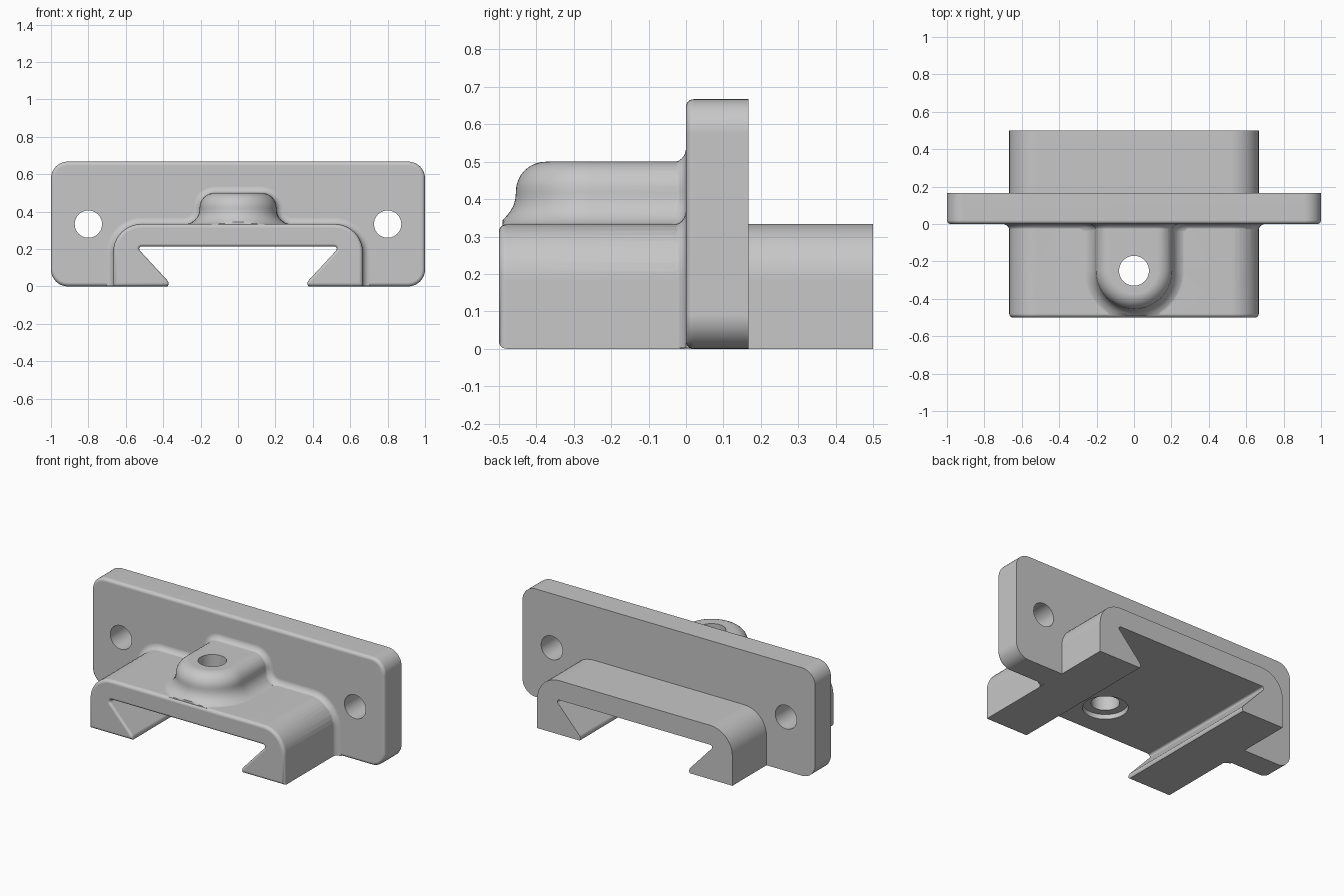
import bpy, bmesh, math
from mathutils import Vector

cube = bpy.data.objects.get("Cube")
if cube:
    bpy.data.objects.remove(cube, do_unlink=True)

COLOUR = (0.57, 0.57, 0.57, 1)
grey = bpy.data.materials.new("plain grey")
grey.use_nodes = True
grey.diffuse_color = COLOUR
grey.node_tree.nodes["Principled BSDF"].inputs["Base Color"].default_value = COLOUR


def mirrored(half):
    """Close a right-hand half outline with its mirror image."""
    return half + [(-p[0], *p[1:]) for p in reversed(half)]


def rounded(corners, steps=10):
    """Outline from (x, z, radius) corners, each filleted with an arc."""
    out = []
    n = len(corners)
    for i, c in enumerate(corners):
        p = Vector(c[:2])
        if len(c) < 3:
            out.append(p)
            continue
        r = c[2]
        a = (Vector(corners[i - 1][:2]) - p).normalized()
        b = (Vector(corners[(i + 1) % n][:2]) - p).normalized()
        half = a.angle(b) / 2
        centre = p + (a + b).normalized() * r / math.sin(half)
        start = p + a * r / math.tan(half) - centre
        end = p + b * r / math.tan(half) - centre
        sweep = math.pi - 2 * half
        for k in range(steps + 1):
            t = k / steps
            v = start * math.sin((1 - t) * sweep) + end * math.sin(t * sweep)
            out.append(centre + v / math.sin(sweep) if sweep < 1.5 else centre + v.normalized() * r)
    return out


def grow(pts, d):
    """Offset a counter-clockwise outline outwards by d."""
    out = []
    for i, p in enumerate(pts):
        e, f = (p - pts[i - 1]).normalized(), (pts[(i + 1) % len(pts)] - p).normalized()
        m, n = Vector((e.y, -e.x)), Vector((f.y, -f.x))
        out.append(p + (m + n) * d / (1 + m.dot(n)))
    return out


def loft(name, rings):
    """Skin a solid through rings of matching points."""
    bm = bmesh.new()
    loops = [[bm.verts.new(p) for p in ring] for ring in rings]
    n = len(loops[0])
    for a, b in zip(loops, loops[1:]):
        for i in range(n):
            j = (i + 1) % n
            bm.faces.new((a[i], a[j], b[j], b[i]))
    bm.faces.new(loops[0])
    bm.faces.new(loops[-1])
    bmesh.ops.recalc_face_normals(bm, faces=bm.faces)
    mesh = bpy.data.meshes.new(name)
    bm.to_mesh(mesh)
    bm.free()
    obj = bpy.data.objects.new(name, mesh)
    bpy.context.collection.objects.link(obj)
    mesh.materials.append(grey)
    return obj


def along_y(name, outline, sections, floor=-1):
    """Solid along y from (y, offset) sections of one outline."""
    return loft(name, [[(p.x, y, max(p.y, floor)) for p in grow(outline, d)]
                       for y, d in sections])


def quarter(r, steps=6):
    """(depth, inset) pairs of a rounded edge of radius r."""
    angles = [math.pi / 2 * k / steps for k in range(steps + 1)]
    return [(r - r * math.sin(a), r - r * math.cos(a)) for a in reversed(angles)]


def cylinder(name, radius, centre, depth, axis):
    bpy.ops.mesh.primitive_cylinder_add(vertices=48, radius=radius, depth=depth, location=centre,
                                        rotation=(math.pi / 2 if axis == "y" else 0, 0, 0))
    obj = bpy.context.object
    obj.name = name
    obj.data.materials.append(grey)
    return obj


def combine(target, tool, operation):
    bpy.context.view_layer.objects.active = target
    mod = target.modifiers.new("combine", "BOOLEAN")
    mod.operation, mod.solver, mod.object = operation, "EXACT", tool
    bpy.ops.object.modifier_apply(modifier=mod.name)
    bpy.data.objects.remove(tool, do_unlink=True)


# Mounting plate with softened front edge
plate_line = rounded(mirrored([(1, 0, 0.09), (1, 0.667, 0.09)]))
bracket = along_y("mounting_bracket", plate_line,
                  [(y, -d) for y, d in quarter(0.02)] + [(0.167, 0)])

# Rail body passing through the plate
rail_line = rounded(mirrored([(0.667, 0), (0.667, 0.333, 0.15)]))
rail = along_y("rail", rail_line, [(y - 0.5, -d) for y, d in quarter(0.02)] + [(0.5, 0)])

# Fillet where rail and boss meet the plate
joint_line = rounded(mirrored([(0.667, 0), (0.667, 0.333, 0.15),
                               (0.205, 0.333, 0.085), (0.205, 0.5, 0.08)]))
R = 0.038
flare = [(-y, d - 0.002) for d, y in quarter(R)]
flare.sort()
joint = along_y("plate_fillet", joint_line, flare + [(0.05, R)], 0.002)

# Boss: U-shaped rings, flared at the base and rounded on top
levels = [(0.28, 0.085)]
for k in range(9):
    t = math.pi / 2 * k / 8
    levels.append((0.33 + 0.085 * (1 - math.cos(t)), 0.085 * (1 - math.sin(t))))
for k in range(9):
    t = math.pi / 2 * k / 8
    levels.append((0.42 + 0.08 * math.sin(t), 0.08 * (math.cos(t) - 1)))
rings = []
for z, d in levels:
    r = 0.205 + d
    arc = [(r * math.cos(a), max(-0.25 - r * math.sin(a), -0.49), z)
           for a in (math.pi * k / 32 for k in range(33))]
    rings.append([(r, 0.05, z)] + arc + [(-r, 0.05, z)])
boss = loft("boss", rings)

for part in (rail, joint, boss):
    combine(bracket, part, "UNION")

# Dovetail channel, eased at its front mouth
channel_line = rounded(mirrored([(0.41, -0.08), (0.41, -0.035), (0.362, 0.015, 0.026),
                                 (0.545, 0.213, 0.013)]), 6)
mouth = [(-0.55, 0.015)] + [(y - 0.5, 0.015 - d) for d, y in reversed(quarter(0.015))]
mouth = [(-0.55, 0.015)] + [(y - 0.5, d) for y, d in quarter(0.015)]
combine(bracket, along_y("channel", channel_line, mouth + [(0.6, 0)]), "DIFFERENCE")

# Screw holes and the recess under the boss
for side in (-1, 1):
    combine(bracket, cylinder("plate_hole", 0.073, (side * 0.8, 0.08, 0.333), 0.5, "y"), "DIFFERENCE")
combine(bracket, cylinder("boss_hole", 0.08, (0, -0.25, 0.4), 0.6, "z"), "DIFFERENCE")
combine(bracket, cylinder("boss_recess", 0.128, (0, -0.25, 0.195), 0.096, "z"), "DIFFERENCE")

# Smooth curves, crisp edges
bracket.data.materials.clear()
bracket.data.materials.append(grey)
bpy.ops.object.select_all(action="DESELECT")
bracket.select_set(True)
bpy.context.view_layer.objects.active = bracket
bpy.ops.object.shade_smooth_by_angle(angle=math.radians(32))
weighted = bracket.modifiers.new("weighted normals", "WEIGHTED_NORMAL")
weighted.keep_sharp = True
